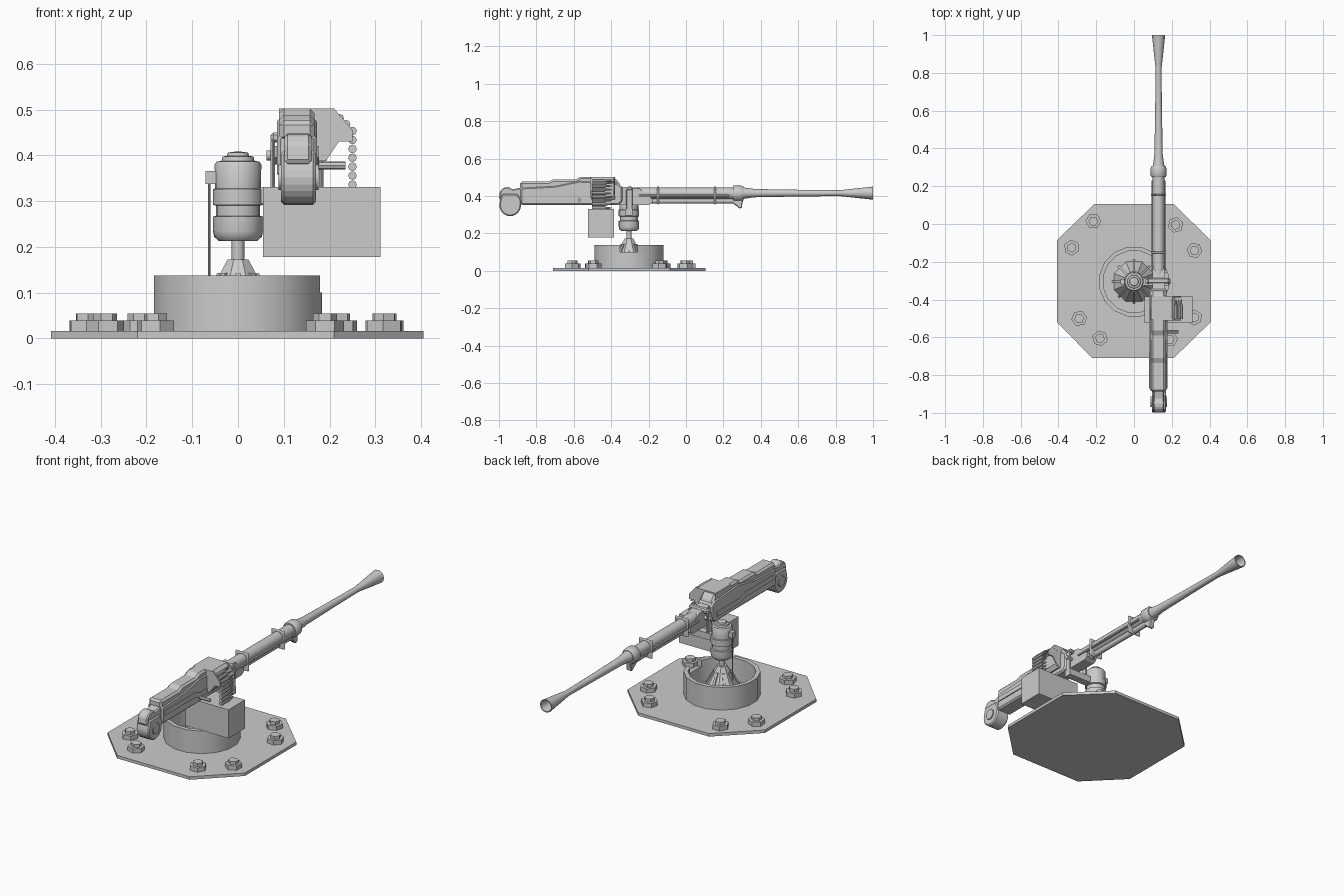
import bpy, bmesh, math
from mathutils import Vector

if "Cube" in bpy.data.objects:
    bpy.data.objects.remove(bpy.data.objects["Cube"])

CY = -0.305   # pedestal centre
GX = 0.13     # gun centre line


def finish(name, bm, smooth=False):
    bmesh.ops.remove_doubles(bm, verts=bm.verts, dist=1e-5)
    bmesh.ops.recalc_face_normals(bm, faces=bm.faces)
    me = bpy.data.meshes.new(name)
    bm.to_mesh(me)
    bm.free()
    ob = bpy.data.objects.new(name, me)
    bpy.context.collection.objects.link(ob)
    if smooth:
        bpy.ops.object.select_all(action='DESELECT')
        ob.select_set(True)
        bpy.context.view_layer.objects.active = ob
        bpy.ops.object.shade_smooth_by_angle(angle=math.radians(35))
    return ob


def bevel(ob, w, seg=1):
    m = ob.modifiers.new("bevel", 'BEVEL')
    m.width, m.segments, m.limit_method = w, seg, 'ANGLE'
    return ob


def prism(name, pts, axis, a, b):
    """Extrude a 2D outline: axis X uses (y,z), Y uses (x,z), Z uses (x,y)."""
    f = {'X': lambda p, t: (t, p[0], p[1]), 'Y': lambda p, t: (p[0], t, p[1]),
         'Z': lambda p, t: (p[0], p[1], t)}[axis]
    bm = bmesh.new()
    lo = [bm.verts.new(f(p, a)) for p in pts]
    hi = [bm.verts.new(f(p, b)) for p in pts]
    bm.faces.new(lo)
    bm.faces.new(hi)
    for i in range(len(pts)):
        j = (i + 1) % len(pts)
        bm.faces.new((lo[i], lo[j], hi[j], hi[i]))
    return finish(name, bm)


def box(name, x0, x1, y0, y1, z0, z1):
    return prism(name, [(x0, y0), (x1, y0), (x1, y1), (x0, y1)], 'Z', z0, z1)


def lathe(name, prof, axis='Z', c=(0, 0, 0), n=16, rot=0.0, smooth=True, closed=False):
    """Spin a (radius, height) profile around an axis through c."""
    bm = bmesh.new()
    rings = []
    for r, t in prof:
        ring = []
        for k in range(n):
            a = rot + 2 * math.pi * k / n
            u, v = r * math.cos(a), r * math.sin(a)
            p = {'X': (t, u, v), 'Y': (u, t, v), 'Z': (u, v, t)}[axis]
            ring.append(bm.verts.new(Vector(p) + Vector(c)))
        rings.append(ring)
    if closed:
        rings.append(rings[0])
    for A, B in zip(rings, rings[1:]):
        for k in range(n):
            j = (k + 1) % n
            bm.faces.new((A[k], A[j], B[j], B[k]))
    return finish(name, bm, smooth)


def rod(name, axis, c, r, a, b, n=12, rot=0.0):
    return lathe(name, [(0, a), (r, a), (r, b), (0, b)], axis, c, n, rot)


# base plate
prism("base_plate", [(-.22, -.71), (.21, -.71), (.405, -.52), (.405, -.085), (.21, .105),
                     (-.21, .105), (-.408, -.085), (-.408, -.52)], 'Z', 0, .016)

# flanged hex bolts
for i, (x, y) in enumerate([(-.215, .015), (.22, -.005), (-.33, -.125), (.32, -.14),
                            (-.29, -.5), (.32, -.495), (-.18, -.605), (.19, -.61)]):
    lathe(f"bolt_{i}", [(0, .014), (.042, .014), (.042, .039), (.026, .039), (.026, .055), (0, .055)],
          'Z', (x, y, 0), 6, i * .3, smooth=False)

# pedestal ring with a notch on the right
ring = lathe("pedestal_ring", [(.187, .014), (.187, .137), (.165, .137), (.165, .014)],
             'Z', (0, CY, 0), 16, math.pi / 16, closed=True)
cut = box("notch_cutter", .12, .24, CY - .047, CY + .047, .1, .2)
cut.hide_render = True
cut.hide_set(True)
m = ring.modifiers.new("notch", 'BOOLEAN')
m.object, m.operation = cut, 'DIFFERENCE'

# pedestal cone with ribs
lathe("pedestal_cone", [(0, .014), (.115, .014), (.045, .137), (.025, .172), (0, .172)],
      'Z', (0, CY, 0), 8, math.pi / 8, smooth=False)
for k in range(8):
    a = k * math.pi / 4
    rib = prism(f"cone_rib_{k}", [(.05, .014), (.118, .014), (.045, .143), (.036, .143)], 'Y', -.006, .006)
    rib.rotation_euler.z = a
    rib.location = (0, CY, 0)

# swivel motor
rod("swivel_post", 'Z', (0, CY, 0), .014, .165, .225)
lathe("swivel_motor", [(0, .213), (.042, .213), (.052, .222), (.055, .235), (.055, .266), (.048, .268),
                       (.048, .29), (.055, .292), (.055, .326), (.05, .328), (.051, .38), (.047, .386),
                       (.036, .388), (.034, .397), (.024, .399), (.022, .406), (0, .409)],
      'Z', (0, CY, 0), 20)
box("switch_box", -.071, -.046, CY - .014, CY + .014, .337, .366)
rod("control_rod", 'Z', (-.063, CY, 0), .0025, .06, .34, 6)

# yoke carrying the gun
box("yoke_base", .03, .187, CY - .02, CY + .02, .295, .33)
for s, x in (("left", .071), ("right", .177)):
    bevel(box(f"yoke_{s}", x, x + .01, CY - .015, CY + .02, .32, .435), .004)
rod("yoke_pin", 'X', (0, CY, .4), .011, .062, .194)
bevel(box("yoke_strap", .071, .187, CY - .01, CY + .02, .428, .45), .006)

# ammunition box
box("ammo_box", .055, .311, -.525, -.385, .178, .331)

# receiver
bevel(prism("receiver", [(-.885, .352), (-.36, .352), (-.34, .37), (-.34, .45), (-.37, .47), (-.57, .482),
                         (-.70, .455), (-.885, .445)], 'X', .085, .172), .008)
bevel(prism("top_cover", [(-.888, .43), (-.888, .476), (-.735, .476), (-.71, .488), (-.59, .488), (-.565, .502),
                          (-.385, .502), (-.35, .462), (-.35, .43)], 'X', .09, .167), .01)
for s, x in (("left", .08), ("right", .17)):
    prism(f"side_rail_{s}", [(-.87, .395), (-.62, .395), (-.58, .38), (-.38, .38), (-.38, .405),
                             (-.57, .405), (-.61, .42), (-.87, .42)], 'X', x, x + .007)
rod("charging_handle", 'X', (0, -.57, .378), .009, .165, .235, 8)

# feed tray and its end plates
prism("feed_tray", [(.09, .502), (.2, .502), (.215, .487), (.215, .478), (.195, .47), (.195, .4),
                    (.18, .38), (.09, .38)], 'Y', -.505, -.38)
plate = [(.15, .502), (.21, .502), (.25, .455), (.25, .43), (.22, .43), (.192, .388), (.15, .388)]
prism("feed_plate_rear", plate, 'Y', -.51, -.503)
prism("feed_plate_front", plate, 'Y', -.388, -.381)

# belt of cartridges hanging into the ammo box
belt = [(.25, .336 + .0195 * i) for i in range(7)] + [(.236, .468), (.222, .481)]
for i, (x, z) in enumerate(belt):
    lathe(f"cartridge_{i}", [(0, -.503), (.0095, -.503), (.0095, -.435), (.0055, -.425), (.005, -.41), (0, -.393)],
          'Y', (x, 0, z), 8)

# rear butt with rounded pad
arc = [(-.94 + .058 * math.cos(a), .352 + .06 * math.sin(a))
       for a in [math.radians(d) for d in range(165, 361, 15)]]
bevel(prism("butt_pad", arc + [(-.88, .375), (-.9, .41), (-.985, .41)], 'X', .094, .17), .006)
bevel(prism("butt_neck", [(-1.0, .385), (-.995, .425), (-.975, .445), (-.945, .448), (-.93, .435), (-.87, .447),
                          (-.87, .37), (-.95, .36)], 'X', .102, .16), .006)
rod("butt_hub", 'X', (0, -.94, .352), .028, .088, .176, 12)

# barrel jacket, gas tube, side rods and bands
rod("barrel_jacket", 'Y', (GX, 0, .413), .031, -.36, .27, 12)
rod("gas_tube", 'Y', (GX, 0, .374), .015, -.36, .27)
for s in (-1, 1):
    rod(f"jacket_rod_{s}", 'Y', (GX + s * .03, 0, .4), .007, -.25, .23, 8)
prism("jacket_root", [(-.36, .352), (-.2, .352), (-.18, .365), (-.18, .385), (-.25, .44), (-.36, .45)],
      'X', .099, .161)
for i, y in enumerate((-.15, .155)):
    bevel(box(f"jacket_band_{i}", .09, .17, y - .005, y + .005, .355, .452), .022, 3)

# front clamp and hook
lathe("front_clamp", [(0, .25), (.038, .25), (.042, .256), (.042, .295), (.036, .308), (0, .31)],
      'Y', (GX, 0, .413), 12)
bevel(prism("clamp_hook", [(.25, .4), (.31, .4), (.3, .35), (.3, .338), (.285, .332), (.272, .345), (.25, .36)],
            'X', .116, .144), .004)

# barrel with flared hollow muzzle
lathe("barrel", [(0, .3), (.032, .3), (.027, .33), (.022, .37), (.018, .6), (.0155, .82), (.021, .87),
                 (.035, 1), (.03, 1), (.016, .88), (.012, .84), (0, .84)], 'Y', (GX, 0, .415), 16)
